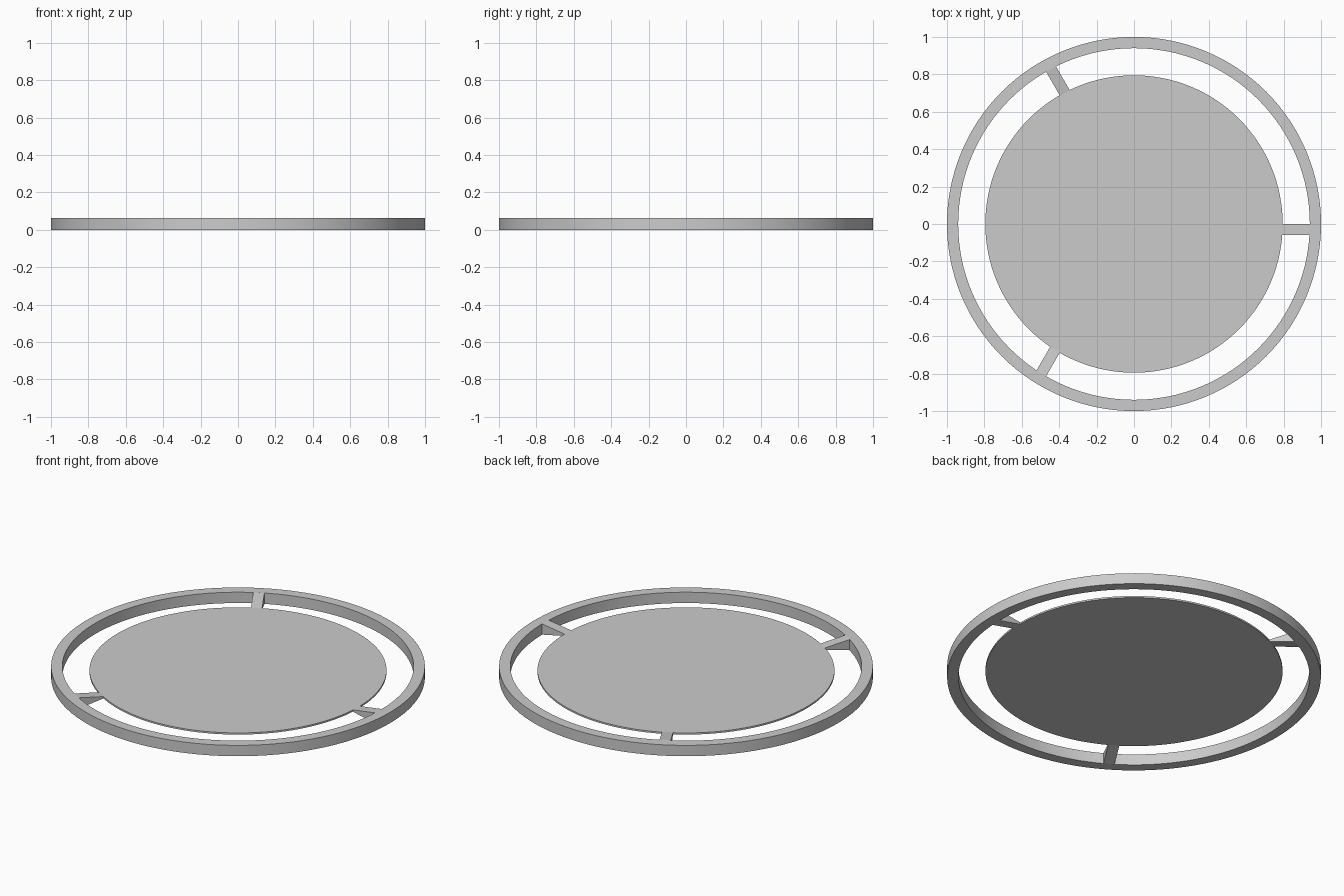
import bpy
import bmesh
from math import radians
from mathutils import Matrix

cube = bpy.data.objects.get("Cube")
if cube:
    bpy.data.objects.remove(cube, do_unlink=True)

HEIGHT = 0.064
RIM_OUTER, RIM_INNER = 1.0, 0.94
DISC_RADIUS, DISC_BOTTOM, DISC_TOP = 0.795, 0.032, 0.042
SPOKE_WIDTH = 0.06
SEGMENTS = 128

GREY = (0.6, 0.6, 0.6, 1.0)
grey = bpy.data.materials.new("light_grey")
grey.use_nodes = True
grey.diffuse_color = GREY
grey.node_tree.nodes["Principled BSDF"].inputs["Base Color"].default_value = GREY


def make_object(name, bm):
    bmesh.ops.recalc_face_normals(bm, faces=bm.faces)
    mesh = bpy.data.meshes.new(name)
    bm.to_mesh(mesh)
    bm.free()
    mesh.materials.append(grey)
    obj = bpy.data.objects.new(name, mesh)
    bpy.context.collection.objects.link(obj)
    bpy.ops.object.select_all(action="DESELECT")
    obj.select_set(True)
    bpy.context.view_layer.objects.active = obj
    bpy.ops.object.shade_smooth_by_angle(angle=radians(30))
    return obj


# Outer rim: a rectangular section spun around the centre
bm = bmesh.new()
section = [(RIM_INNER, 0), (RIM_OUTER, 0), (RIM_OUTER, HEIGHT), (RIM_INNER, HEIGHT)]
verts = [bm.verts.new((r, 0, z)) for r, z in section]
edges = [bm.edges.new((verts[i], verts[i - 1])) for i in range(len(verts))]
bmesh.ops.spin(bm, geom=verts + edges, cent=(0, 0, 0), axis=(0, 0, 1),
               angle=radians(360), steps=SEGMENTS, use_merge=True)
bmesh.ops.remove_doubles(bm, verts=bm.verts, dist=0.0001)
make_object("outer_rim", bm)

# Thin centre disc
bm = bmesh.new()
bmesh.ops.create_cone(bm, cap_ends=True, segments=SEGMENTS,
                      radius1=DISC_RADIUS, radius2=DISC_RADIUS,
                      depth=DISC_TOP - DISC_BOTTOM,
                      matrix=Matrix.Translation((0, 0, (DISC_TOP + DISC_BOTTOM) / 2)))
make_object("centre_disc", bm)

# Three spokes, full height at the rim and tapering to the disc edge
profile = [(DISC_RADIUS - 0.004, DISC_BOTTOM), (RIM_INNER + 0.001, 0),
           (RIM_INNER + 0.001, HEIGHT), (DISC_RADIUS - 0.004, DISC_TOP)]
for i in range(3):
    bm = bmesh.new()
    face = bm.faces.new([bm.verts.new((r, 0, z)) for r, z in profile])
    side = bmesh.ops.extrude_face_region(bm, geom=[face])
    moved = [g for g in side["geom"] if isinstance(g, bmesh.types.BMVert)]
    bmesh.ops.translate(bm, verts=moved, vec=(0, -SPOKE_WIDTH, 0))
    bm.transform(Matrix.Rotation(radians(120 * i), 4, "Z"))
    make_object(f"spoke_{i + 1}", bm)
